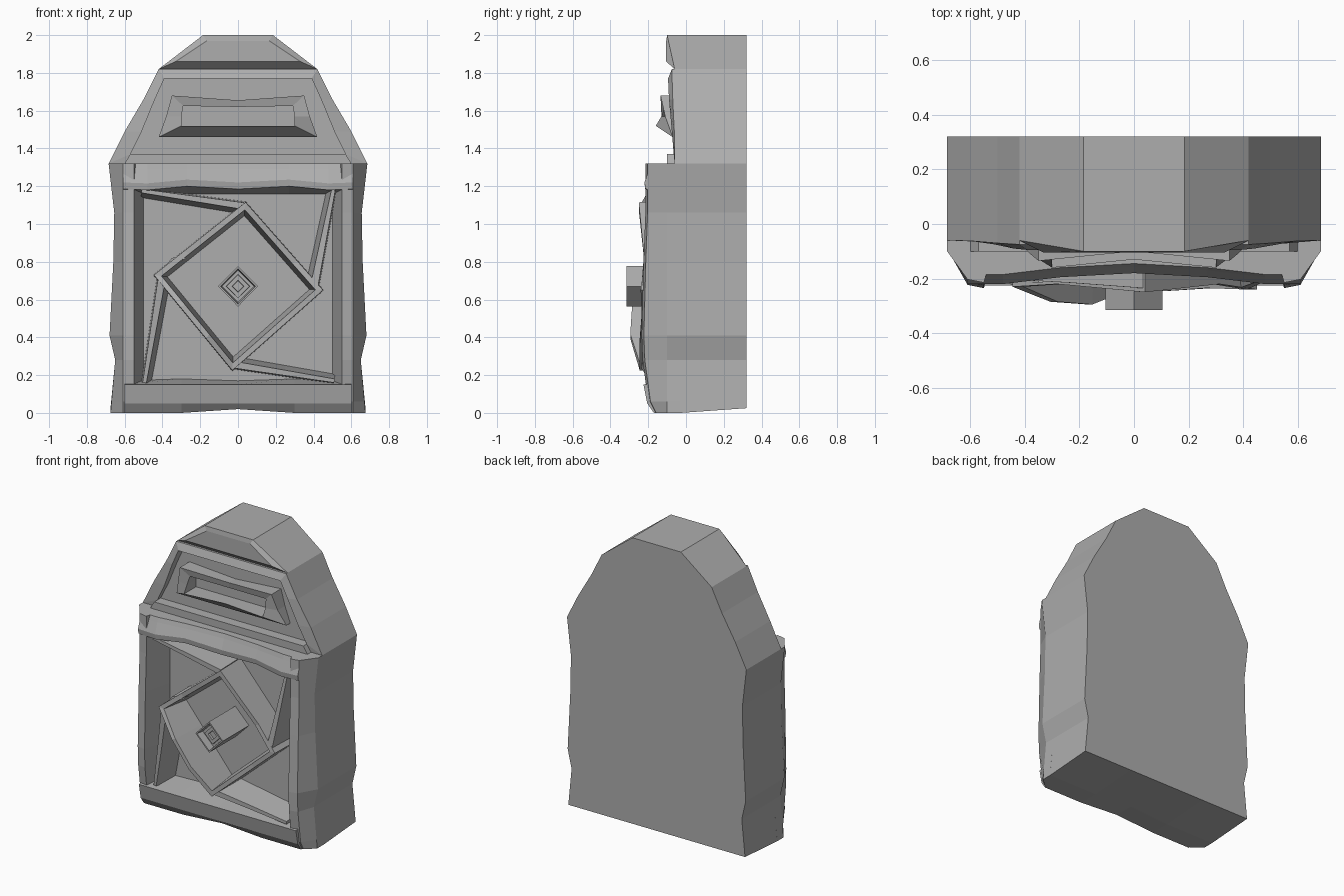
import bpy, bmesh
from mathutils import Vector

if "Cube" in bpy.data.objects:
    bpy.data.objects.remove(bpy.data.objects["Cube"])

FLOOR = -0.03   # depth of the recessed panels
BACK = 0.32

stone = bpy.data.materials.new("grey stone")
stone.diffuse_color = (0.42, 0.42, 0.42, 1)
stone.use_nodes = True
stone.node_tree.nodes["Principled BSDF"].inputs["Base Color"].default_value = stone.diffuse_color


def loft(name, rings, mode="caps"):
    """Skin matching rings of (x, y, z). caps: close both ends, frame: leave both
    ends open on the floor, front: close only the last ring."""
    bm = bmesh.new()
    vs = [[bm.verts.new(p) for p in r] for r in rings]
    n = len(rings[0])
    for a, b in zip(vs, vs[1:]):
        for i in range(n):
            j = (i + 1) % n
            bm.faces.new((a[i], a[j], b[j], b[i]))
    if mode == "caps":
        bm.faces.new(vs[0])
    if mode != "frame":
        bm.faces.new(vs[-1])
    else:
        for i in range(n):
            j = (i + 1) % n
            bm.faces.new((vs[-1][i], vs[-1][j], vs[0][j], vs[0][i]))
    bmesh.ops.recalc_face_normals(bm, faces=bm.faces)
    me = bpy.data.meshes.new(name)
    bm.to_mesh(me)
    bm.free()
    me.materials.append(stone)
    ob = bpy.data.objects.new(name, me)
    bpy.context.collection.objects.link(ob)
    return ob


def at(pts, y):
    """Place (x, z) points at one depth, or at one depth each."""
    ys = y if isinstance(y, (list, tuple)) else [y] * len(pts)
    return [(p[0], d, p[1]) for p, d in zip(pts, ys)]


def mirrored(right):
    """Right-hand points, bottom to top, closed with their mirror image."""
    return right + [(-x, z) for x, z in reversed(right)]


# Slab behind everything
half = [(0.3, 0), (0.675, 0), (0.65, 0.28), (0.68, 0.41), (0.66, 0.8), (0.655, 1.06),
        (0.685, 1.32), (0.6, 1.49), (0.5, 1.66), (0.42, 1.82), (0.185, 2)]
outline = mirrored(half) + [(0, 0.02)]
loft("slab", [at([(x, max(z, 0.025)) for x, z in outline], BACK), at(outline, FLOOR)])

# Side posts of the lower frame
stations = [(0, 0.675, -0.17), (0.06, 0.67, -0.2), (0.28, 0.65, -0.23), (0.41, 0.68, -0.235),
            (0.8, 0.66, -0.225), (1.06, 0.655, -0.215), (1.32, 0.685, -0.215)]
for s, side in ((-1, "left"), (1, "right")):
    loft(side + "_post", [[(s * x, y, z) for x, y in
                           ((xo, FLOOR), (xo, -0.1), (0.61, yf + 0.012), (0.55, yf), (0.5, FLOOR))]
                          for z, xo, yf in stations])

# Sill
loft("sill", [[(x, FLOOR, b), (x, -0.17, b), (x, -0.205, 0.05), (x, -0.225, 0.15),
               (x, FLOOR, t)]
              for x, b, t in ((-0.6, 0, 0.17), (-0.3, 0, 0.18), (0, 0.02, 0.17),
                              (0.3, 0, 0.18), (0.6, 0, 0.17))])

# Lintel, dented in the middle
loft("lintel", [[(x, FLOOR, 1.32), (x, y + 0.03, 1.32), (x, y + 0.02, 1.29),
                 (x, y - 0.005, t), (x, y, t - 0.035), (x, FLOOR, 1.16)]
                for x, y, t in ((-0.61, -0.215, 1.22), (-0.48, -0.215, 1.215), (-0.27, -0.19, 1.235),
                                (0, -0.175, 1.22), (0.27, -0.19, 1.235), (0.48, -0.215, 1.215),
                                (0.61, -0.215, 1.22))])

# Ledge above the lintel
ledge = [(-0.6, 1.32), (0.6, 1.32), (0.57, 1.37), (-0.57, 1.37)]
loft("ledge", [at(ledge, FLOOR), at(ledge, -0.1)])

# Rim around the upper panel
outer = mirrored([(0.685, 1.32), (0.6, 1.49), (0.5, 1.66), (0.42, 1.82)])
inner = mirrored([(0.57, 1.37), (0.51, 1.49), (0.44, 1.66), (0.39, 1.77)])
y_out = [-0.06, -0.062, -0.07, -0.075]
y_in = [-0.065, -0.075, -0.09, -0.095]
loft("upper_rim", [at(outer, FLOOR), at(outer, y_out + y_out[::-1]),
                   at(inner, y_in + y_in[::-1]), at(inner, FLOOR)], "frame")

# Cap stone
cap = mirrored([(0.42, 1.82), (0.185, 2)])
loft("cap_stone", [at(cap, FLOOR), at(cap, [-0.06, -0.1, -0.1, -0.06]),
                   at(mirrored([(0.33, 1.86), (0.165, 1.97)]), -0.105)])

# Raised slot in the upper panel
slot_out = [(0, 1.46), (0.42, 1.46), (0.38, 1.57), (0.35, 1.68),
            (0, 1.655), (-0.35, 1.68), (-0.38, 1.57), (-0.42, 1.46)]
slot_in = [(0, 1.52), (0.3, 1.52), (0.3, 1.57), (0.29, 1.625),
           (0, 1.62), (-0.29, 1.625), (-0.3, 1.57), (-0.3, 1.52)]
loft("slot_frame", [at(slot_out, FLOOR),
                    at(slot_out, [-0.07, -0.07, -0.11, -0.135, -0.1, -0.135, -0.11, -0.07]),
                    at(slot_in, [-0.13, -0.16, -0.13, -0.11, -0.1, -0.11, -0.13, -0.16]),
                    at(slot_in, FLOOR)], "frame")

# Tilted square ridge, each edge in three chipped lengths
MID = Vector((0, 0.67))
corners = [Vector(c) for c in ((0.04, 1.115), (0.45, 0.65), (-0.03, 0.225), (-0.445, 0.73))]
diamond = [a.lerp(b, t / 3) for a, b in zip(corners, corners[1:] + corners[:1]) for t in range(3)]
ridge_y = [-0.25, -0.235, -0.22, -0.24, -0.235, -0.245,
           -0.245, -0.295, -0.285, -0.23, -0.22, -0.235]


def scaled(pts, f):
    return [MID + (Vector(p) - MID) * f for p in pts]


loft("square_ridge", [at(scaled(diamond, 1.01), FLOOR), at(diamond, ridge_y),
                      at(scaled(diamond, 0.91), ridge_y),
                      at(scaled(diamond, 0.84), FLOOR)], "frame")


# Tapered ridges from the frame corners to the tilted square
def ridge(name, a, b, wa, wb):
    a, b = Vector(a), Vector(b)
    d = (b - a).normalized()
    side = Vector((-d.y, d.x))
    rings = []
    for p, w, y in ((a, wa, -0.2), (a.lerp(b, 0.5), (wa + wb) / 2, -0.215), (b, wb, -0.235)):
        sec = [p + side * (w + 0.006), p + side * w, p - side * w, p - side * (w + 0.025)]
        rings.append(at(sec, [FLOOR, y, y, FLOOR]))
    loft(name, rings)


ridge("top_ridge", (-0.51, 1.175), (0.03, 1.095), 0.01, 0.018)
ridge("right_ridge", (0.505, 1.18), (0.405, 0.68), 0.01, 0.02)
ridge("bottom_ridge", (0.51, 0.17), (-0.02, 0.255), 0.01, 0.018)
ridge("left_ridge", (-0.495, 0.16), (-0.405, 0.7), 0.01, 0.02)

# Chip on the left corner of the square
chip = [(-0.4, 0.76), (-0.33, 0.79), (-0.27, 0.82), (-0.31, 0.83), (-0.35, 0.82)]
loft("corner_chip", [at(chip, FLOOR), at(chip, -0.215)])

# Centre stud with stepped recess
stud = [(0, 0.777), (0.105, 0.67), (0, 0.563), (-0.105, 0.67)]
loft("centre_stud", [at(scaled(stud, f), y) for f, y in
                     ((1, FLOOR), (1, -0.315), (0.88, -0.315), (0.8, -0.265),
                      (0.6, -0.265), (0.58, -0.28), (0.3, -0.28), (0.28, -0.265))])
